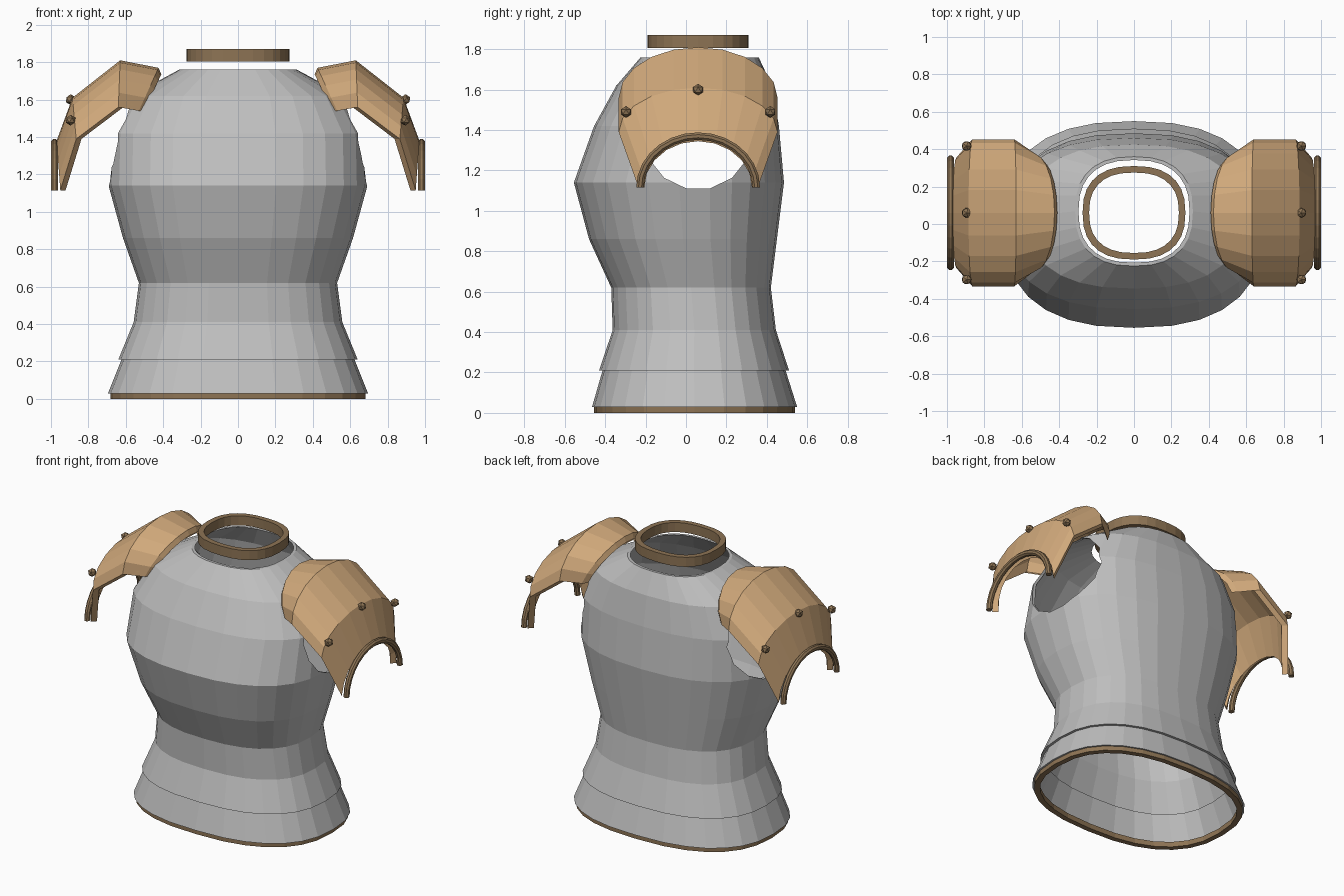
import bpy, bmesh, math

if "Cube" in bpy.data.objects:
    bpy.data.objects.remove(bpy.data.objects["Cube"])


def material(name, rgb):
    m = bpy.data.materials.new(name)
    m.diffuse_color = (*rgb, 1)
    m.use_nodes = True
    m.node_tree.nodes["Principled BSDF"].inputs["Base Color"].default_value = m.diffuse_color
    return m


STEEL = material("grey steel", (0.52, 0.52, 0.52))
LEATHER = material("tan leather", (0.64, 0.40, 0.20))
TRIM = material("brown trim", (0.27, 0.175, 0.09))


def finish(bm, name, mat):
    bmesh.ops.recalc_face_normals(bm, faces=bm.faces[:])
    me = bpy.data.meshes.new(name)
    bm.to_mesh(me)
    bm.free()
    me.materials.append(mat)
    ob = bpy.data.objects.new(name, me)
    bpy.context.collection.objects.link(ob)
    return ob


def loft(name, rows, mat, closed):
    """Skin a cycle of rows; each row is a closed ring or an open strip with capped ends."""
    bm = bmesh.new()
    g = [[bm.verts.new(p) for p in r] for r in rows]
    n, m = len(g), len(g[0])
    for i in range(n):
        a, b = g[i], g[(i + 1) % n]
        for j in range(m if closed else m - 1):
            k = (j + 1) % m
            bm.faces.new((a[j], a[k], b[k], b[j]))
    if not closed:
        for e in (0, m - 1):
            for i in range(n // 2 - 1):
                bm.faces.new((g[i][e], g[i + 1][e], g[n - 2 - i][e], g[n - 1 - i][e]))
    return finish(bm, name, mat)


def oval(z, hw, y0, y1, inset=0, power=2.45, sides=28):
    """Rounded oval ring of points at height z."""
    cy, hd, hw = (y0 + y1) / 2, (y1 - y0) / 2 - inset, hw - inset
    pts = []
    for i in range(sides):
        t = 2 * math.pi * i / sides
        c, s = math.cos(t), math.sin(t)
        pts.append((hw * math.copysign(abs(c) ** (2 / power), c),
                    cy + hd * math.copysign(abs(s) ** (2 / power), s), z))
    return pts


def shell(name, rings, wall, mat):
    outer = [oval(*r) for r in rings]
    inner = [oval(*r, wall) for r in reversed(rings)]
    return loft(name, outer + inner, mat, True)


# Torso shell: z, half width, front y, back y
torso = shell("torso", [
    (0.21, 0.64, -0.43, 0.51), (0.41, 0.558, -0.363, 0.445),
    (0.62, 0.53, -0.37, 0.42), (0.86, 0.615, -0.48, 0.45),
    (1.14, 0.692, -0.555, 0.485), (1.42, 0.685, -0.455, 0.46),
    (1.62, 0.575, -0.345, 0.425), (1.76, 0.315, -0.225, 0.36)], 0.018, STEEL)

# Arm holes cut straight through both sides
bm = bmesh.new()
bmesh.ops.create_cone(bm, cap_ends=True, segments=14, radius1=0.27, radius2=0.27, depth=2)
for v in bm.verts:
    v.co = (v.co.z, 0.06 + v.co.y, 1.375 + v.co.x)
cutter = finish(bm, "arm_hole_cutter", STEEL)
mod = torso.modifiers.new("arm holes", 'BOOLEAN')
mod.operation, mod.solver, mod.object = 'DIFFERENCE', 'EXACT', cutter
bpy.context.view_layer.update()
cut = bpy.data.meshes.new_from_object(torso.evaluated_get(bpy.context.evaluated_depsgraph_get()))
torso.modifiers.clear()
torso.data = cut
bpy.data.objects.remove(cutter)

# Flared skirt, hem and floating collar
shell("skirt", [(0.03, 0.695, -0.465, 0.55), (0.21, 0.623, -0.413, 0.493)], 0.02, STEEL)
shell("hem", [(0.0, 0.683, -0.455, 0.54), (0.035, 0.683, -0.455, 0.54)], 0.035, TRIM)
shell("collar", [(1.805, 0.275, -0.19, 0.31), (1.87, 0.275, -0.19, 0.31)], 0.035, TRIM)


def arch(side, hw, top, end, steps=10):
    """Half-oval strip over the arm; top and end are (x, z)."""
    pts = []
    for i in range(steps + 1):
        t = math.pi * i / steps
        s = math.sin(t)
        pts.append((side * (end[0] + (top[0] - end[0]) * s), 0.06 - hw * math.cos(t),
                    end[1] + (top[1] - end[1]) * s))
    return pts


# Shoulder pad stations: half width, top (x, z), end (x, z)
PAD = [(0.31, (0.425, 1.77), (0.53, 1.54)), (0.393, (0.63, 1.81), (0.64, 1.56)),
       (0.393, (0.885, 1.61), (0.865, 1.39)), (0.295, (0.97, 1.38), (0.95, 1.115))]

for side, label in ((-1, "left"), (1, "right")):
    outer = [arch(side, *s) for s in PAD]
    inner = [arch(side, h - 0.028, (t[0] - 0.015, t[1] - 0.035), (e[0] - 0.028, e[1]))
             for h, t, e in reversed(PAD)]
    loft(label + "_shoulder_pad", outer + inner, LEATHER, False)

    # Rounded rim along the lower pad edge
    rows = []
    for k in range(8):
        a = 2 * math.pi * (k + 0.5) / 8
        x, r = 0.981 + 0.019 * math.cos(a), 0.02 * math.sin(a)
        rows.append(arch(side, 0.288 + r, (x, 1.37 + r), (x, 1.115), 14))
    loft(label + "_pad_rim", rows, TRIM, False)

    # Three studs on the pad fold
    for i, (y, z) in enumerate(((-0.297, 1.49), (0.06, 1.6), (0.417, 1.49))):
        bm = bmesh.new()
        bmesh.ops.create_icosphere(bm, subdivisions=1, radius=0.029)
        bmesh.ops.translate(bm, verts=bm.verts[:], vec=(side * 0.895, y, z))
        finish(bm, f"{label}_stud_{i + 1}", TRIM)
